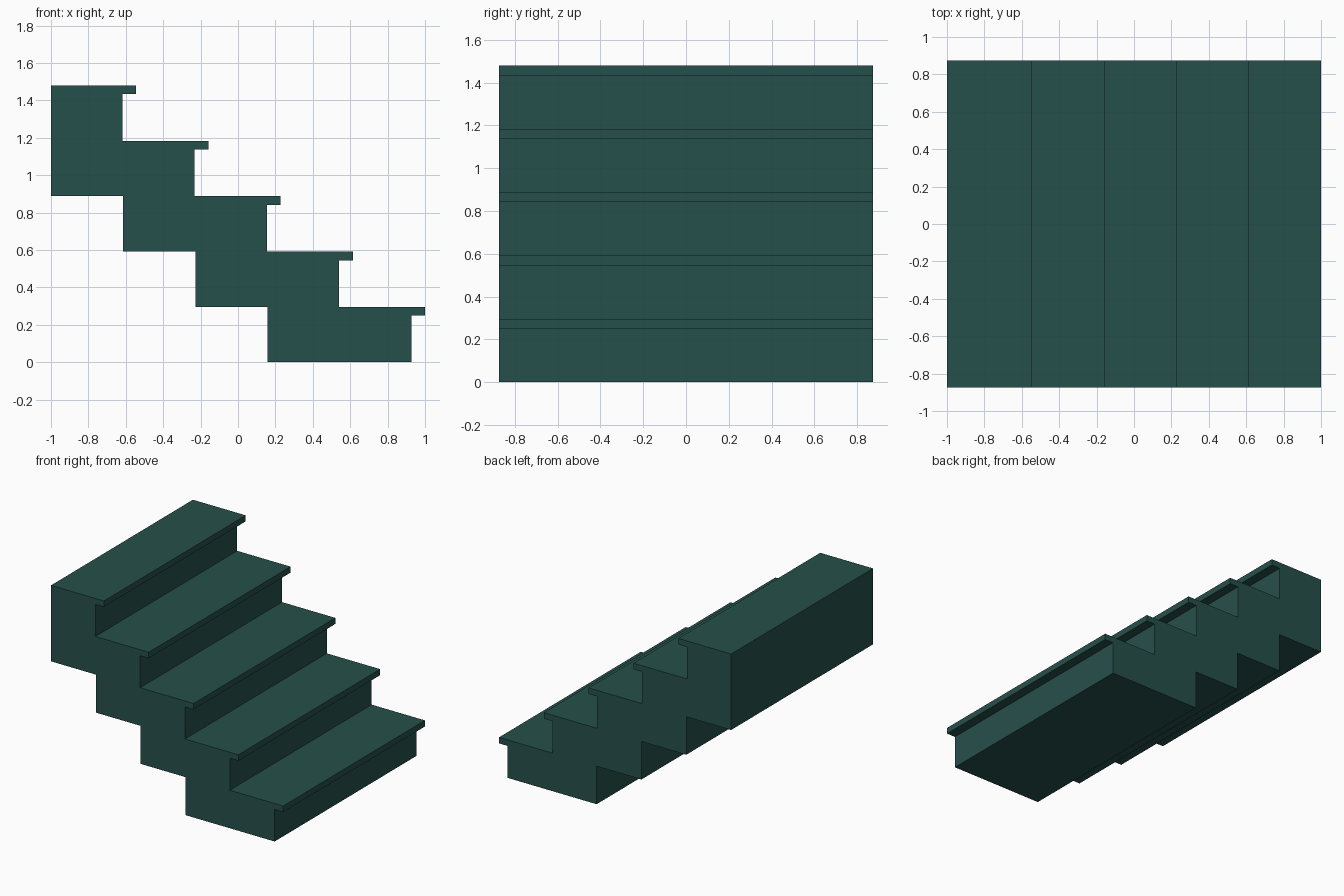
import bpy
import bmesh

if "Cube" in bpy.data.objects:
    bpy.data.objects.remove(bpy.data.objects["Cube"])

STEPS = 5
RUN, RISE = 0.3863, 0.296       # pitch of each step
NOSE, LIP = 0.073, 0.047        # tread overhang and its thickness
HALF_WIDTH = 0.873

green = bpy.data.materials.new("dark teal green")
green.diffuse_color = (0.0194, 0.080, 0.070, 1.0)
green.use_nodes = True
green.node_tree.nodes["Principled BSDF"].inputs["Base Color"].default_value = green.diffuse_color

# Side profile: up the treads with overhanging nosings
profile = []
for i in range(STEPS):
    tip, z = 1.0 - i * RUN, i * RISE
    riser = tip - NOSE
    profile += [(riser, z), (riser, z + RISE - LIP), (tip, z + RISE - LIP), (tip, z + RISE)]
profile.append((-1.0, STEPS * RISE))

# Back down the stepped underside
for i in range(STEPS - 2, -1, -1):
    x = -1.0 + (STEPS - 2 - i) * RUN
    profile.append((x, i * RISE))
    if i > 0:
        profile.append((x + RUN, i * RISE))
    else:
        profile.append((x, 0.0))
# drop duplicate neighbours
profile = [p for k, p in enumerate(profile) if p != profile[k - 1]]

# Extrude the profile across the width
bm = bmesh.new()
face = bm.faces.new([bm.verts.new((x, -HALF_WIDTH, z)) for x, z in profile])
res = bmesh.ops.extrude_face_region(bm, geom=[face])
moved = [v for v in res["geom"] if isinstance(v, bmesh.types.BMVert)]
bmesh.ops.translate(bm, verts=moved, vec=(0, 2 * HALF_WIDTH, 0))
bmesh.ops.recalc_face_normals(bm, faces=bm.faces)

mesh = bpy.data.meshes.new("staircase")
bm.to_mesh(mesh)
bm.free()
mesh.materials.append(green)
stairs = bpy.data.objects.new("staircase", mesh)
bpy.context.collection.objects.link(stairs)
